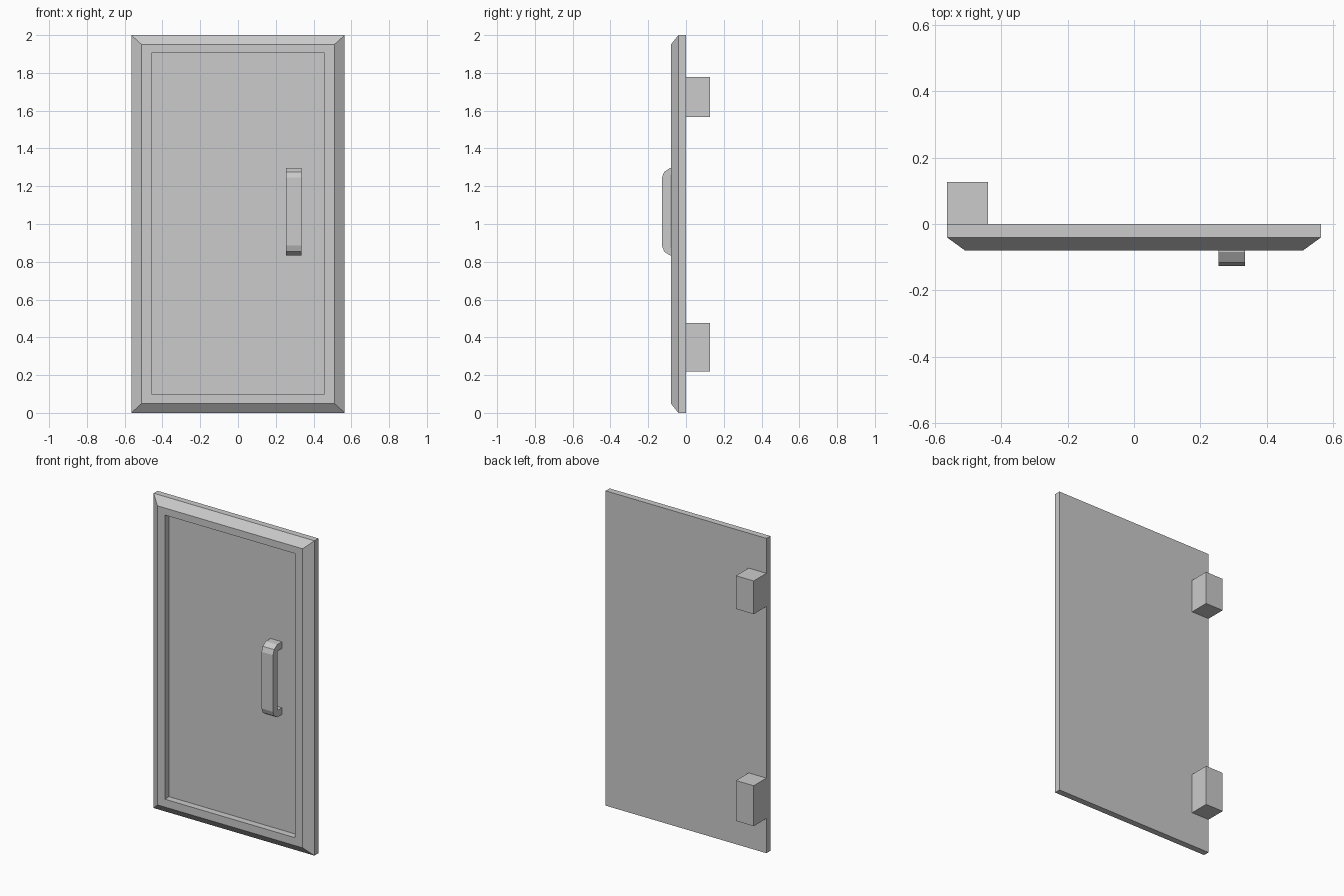
import bpy, bmesh

if "Cube" in bpy.data.objects:
    bpy.data.objects.remove(bpy.data.objects["Cube"])


def finish(name, bm):
    bmesh.ops.recalc_face_normals(bm, faces=bm.faces)
    mesh = bpy.data.meshes.new(name)
    bm.to_mesh(mesh)
    bm.free()
    obj = bpy.data.objects.new(name, mesh)
    bpy.context.collection.objects.link(obj)
    return obj


def box(name, x, y, z):
    bm = bmesh.new()
    bmesh.ops.create_cube(bm, size=1)
    for v in bm.verts:
        v.co = [lo + (c + 0.5) * (hi - lo) for c, (lo, hi) in zip(v.co, (x, y, z))]
    return finish(name, bm)


# Door leaf: rectangular rings stepping from back to bevelled frame to sunken panel
# each ring: half width, bottom z, top z, y
rings = [(0.565, 0, 2, 0), (0.565, 0, 2, -0.04), (0.51, 0.05, 1.95, -0.08),
         (0.458, 0.10, 1.905, -0.08), (0.458, 0.10, 1.905, -0.038)]
bm = bmesh.new()
loops = [[bm.verts.new(p) for p in ((-w, y, b), (w, y, b), (w, y, t), (-w, y, t))]
         for w, b, t, y in rings]
for a, b in zip(loops, loops[1:]):
    for i in range(4):
        j = (i + 1) % 4
        bm.faces.new((a[i], a[j], b[j], b[i]))
bm.faces.new(loops[0])
bm.faces.new(loops[-1])
finish("door_leaf", bm)

# Pull handle: C-shaped side profile, mirrored about its middle, extruded in x
mid = 1.065
half = [(-0.038, 0.188), (-0.083, 0.188), (-0.083, 0)]
outer = [(-0.127, 0), (-0.127, 0.18), (-0.116, 0.211), (-0.085, 0.231), (-0.038, 0.231)]
upper = half[:2]
profile = outer[1:] + upper
profile = profile + [(y, -z) for y, z in reversed(profile)]
bm = bmesh.new()
face = bm.faces.new([bm.verts.new((0.255, y, mid + z)) for y, z in profile])
ext = bmesh.ops.extrude_face_region(bm, geom=[face], use_keep_orig=True)
bmesh.ops.translate(bm, vec=(0.08, 0, 0),
                    verts=[g for g in ext["geom"] if isinstance(g, bmesh.types.BMVert)])
finish("handle", bm)

# Hinge blocks on the back
for name, z in (("lower_hinge", (0.22, 0.477)), ("upper_hinge", (1.567, 1.778))):
    box(name, (-0.565, -0.44), (0, 0.127), z)
